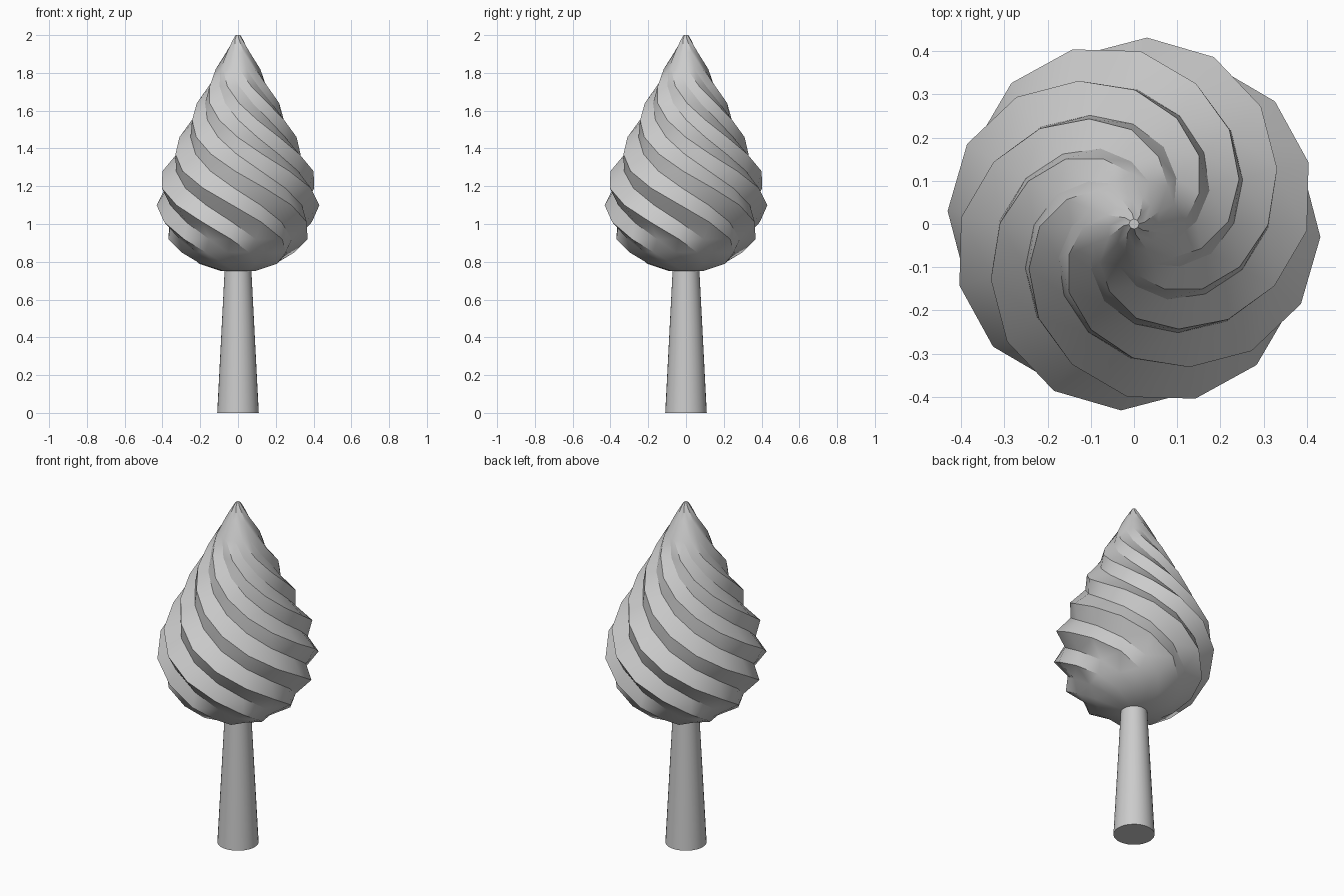
import bpy, bmesh
from math import cos, sin, radians

if "Cube" in bpy.data.objects:
    bpy.data.objects.remove(bpy.data.objects["Cube"])

RIDGES = 8
TWIST = 240        # degrees of twist per unit of height
VALLEY = 0.875     # groove radius relative to ridge radius

# ridge profile of the crown: (height, radius)
PROFILE = [(0.75, 0.09), (0.79, 0.22), (0.85, 0.305), (0.92, 0.37), (1.01, 0.41),
           (1.10, 0.432), (1.19, 0.428), (1.28, 0.40), (1.37, 0.355), (1.46, 0.31),
           (1.55, 0.264), (1.64, 0.218), (1.73, 0.165), (1.82, 0.118), (1.91, 0.065),
           (1.98, 0.025), (2.0, 0.012)]


def finish(name, bm, angle):
    bmesh.ops.recalc_face_normals(bm, faces=bm.faces)
    mesh = bpy.data.meshes.new(name)
    bm.to_mesh(mesh)
    bm.free()
    ob = bpy.data.objects.new(name, mesh)
    bpy.context.collection.objects.link(ob)
    bpy.ops.object.select_all(action='DESELECT')
    ob.select_set(True)
    bpy.context.view_layer.objects.active = ob
    bpy.ops.object.shade_smooth_by_angle(angle=radians(angle))
    return ob


# twisted crown: star-shaped rings turning with height
bm = bmesh.new()
n = RIDGES * 2
rings = []
for z, r in PROFILE:
    turn = 41 - TWIST * (z - 1.1)
    ring = []
    for j in range(n):
        a = radians(turn + j * 360 / n)
        rr = r * (VALLEY if j % 2 else 1)
        ring.append(bm.verts.new((rr * cos(a), rr * sin(a), z)))
    rings.append(ring)
for lo, hi in zip(rings, rings[1:]):
    for j in range(n):
        k = (j + 1) % n
        # split each twisted quad along its shorter diagonal
        if (lo[j].co - hi[k].co).length < (lo[k].co - hi[j].co).length:
            tris = ((lo[j], lo[k], hi[k]), (lo[j], hi[k], hi[j]))
        else:
            tris = ((lo[j], lo[k], hi[j]), (lo[k], hi[k], hi[j]))
        for t in tris:
            bm.faces.new(t)
bm.faces.new(rings[0])
bm.faces.new(rings[-1])
finish("twisted_crown", bm, 35)

# tapered trunk
bm = bmesh.new()
bmesh.ops.create_cone(bm, cap_ends=True, segments=32, radius1=0.11, radius2=0.07, depth=0.77)
bmesh.ops.translate(bm, verts=bm.verts, vec=(0, 0, 0.385))
finish("trunk", bm, 30)
